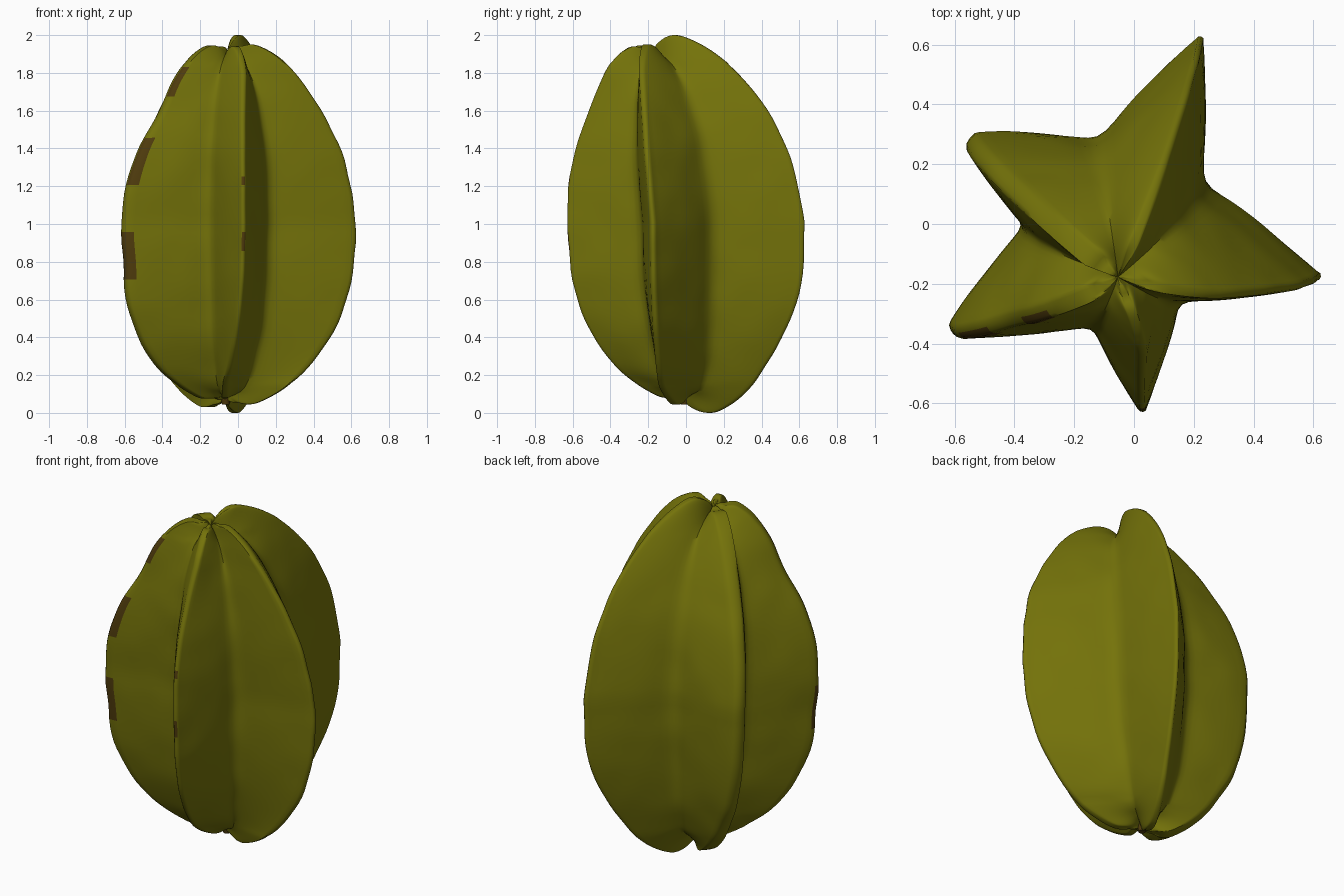
import bpy, bmesh, math
from mathutils import Vector, Matrix, noise

if "Cube" in bpy.data.objects:
    bpy.data.objects.remove(bpy.data.objects["Cube"])

def material(name, rgb):
    m = bpy.data.materials.new(name)
    m.diffuse_color = (*rgb, 1)
    m.use_nodes = True
    m.node_tree.nodes["Principled BSDF"].inputs["Base Color"].default_value = m.diffuse_color
    return m

olive = material("olive_skin", (0.176, 0.171, 0.003))
brown = material("brown_bruise", (0.08, 0.045, 0.004))

# Meridian profiles: (fraction of full radius, height), bottom pole to top pole
RIB = [(0, .08), (.07, .03), (.19, .0), (.32, .03), (.48, .1), (.63, .2),
       (.83, .4), (.955, .63), (1, .9), (.98, 1.17), (.89, 1.4), (.75, 1.6),
       (.59, 1.78), (.44, 1.9), (.30, 1.97), (.17, 2.0), (.05, 1.96), (0, 1.91)]
VALLEY = [(0, .08), (.05, .085), (.15, .09), (.27, .1), (.45, .13), (.61, .21),
          (.81, .4), (.94, .65), (1, .9), (1, 1.15), (.94, 1.4), (.81, 1.58),
          (.65, 1.72), (.47, 1.82), (.31, 1.87), (.17, 1.9), (.06, 1.91), (0, 1.91)]
# Each rib: tip x, y, half width, drop at top, lift at bottom, bottom-heaviness
RIBS = [(.225, .628, .016, .0, .0, -.07), (-.55, .29, .036, .065, .03, .0),
        (-.61, -.355, .03, .055, .075, .09), (.03, -.625, .016, .06, .08, .05),
        (.622, -.175, .018, .05, .045, .0)]
# Valley following each rib, counter-clockwise
VALLEYS = [(-.12, .28), (-.36, .0), (-.145, -.32), (.155, -.235), (.225, .14)]
SUB, STEPS = 5, 12

def smooth(points):
    """Catmull-Rom resampling of a profile."""
    p = [Vector(q) for q in points]
    p = [2 * p[0] - p[1]] + p + [2 * p[-1] - p[-2]]
    out = []
    for i in range(1, len(p) - 2):
        a, b, c, d = p[i - 1:i + 3]
        for s in range(SUB):
            t = s / SUB
            out.append(.5 * (2 * b + (c - a) * t + (2 * a - 5 * b + 4 * c - d) * t * t
                             + (3 * b - a - 3 * c + d) * t ** 3))
    return out + [p[-2]]

def axis(z):
    """Leaning, slightly curved core of the fruit."""
    up, down = max(0, z - 1), max(0, 1 - z)
    return Vector((-.07 + .02 * up ** 2, -.1 - .085 * up + .09 * down ** 2))

core = axis(1)
rib_curve, valley_curve = smooth(RIB), smooth(VALLEY)

def rib_points(k, i):
    """Right edge, crest and left edge of one rib at one level."""
    x, y, w, drop, lift, heavy = RIBS[k]
    f, z = rib_curve[i]
    f = min(1, max(f, 0))
    amount = min(1, f / .12)
    f -= heavy * math.sin(math.pi * (z - 1)) * 4 * f * (1 - f)
    reach = Vector((x, y)) - core
    side = Vector((-reach.y, reach.x)).normalized() * w * min(1, f / .2)
    c = axis(z)
    sway = (z - 1) * abs(z - 1) * min(1, f / .5)
    if k == 4:      # right rib bends forward at both ends
        c.y -= (.03 if z > 1 else .08) * abs(sway)
    if k == 3:      # front rib bends left at the bottom, right at the top
        c.x += .05 * sway
    z += (lift * max(0, 1 - z) - drop * max(0, z - 1)) * amount
    wobble = 1 + .01 * noise.noise(Vector((k * 9, 0, z * 6))) * amount
    ends = []
    for s, g in ((-1, .975), (-.6, .995), (0, 1), (.6, .995), (1, .975)):
        q = c + reach * f * g * wobble + side * s
        ends.append(Vector((q.x, q.y, z)))
    return ends

def valley_point(k, i):
    f, z = valley_curve[i]
    q = axis(z) + (Vector(VALLEYS[k]) - core) * max(f, 0)
    return Vector((q.x, q.y, z))

def flank(a, b, u, bulge):
    """Point on a rib side: slightly convex in plan, domed towards the poles."""
    p = a.lerp(b, u)
    p.z = a.z + (b.z - a.z) * u * u
    d = b - a
    return p + Vector((d.y, -d.x, 0)) * bulge * u * (1 - u)

# Five-ribbed fruit body, lofted ring by ring; each point keeps its rib and column
bm = bmesh.new()
rings = []
for i in range(len(rib_curve)):
    ring = []
    for k in range(5):
        here, after = rib_points(k, i), rib_points((k + 1) % 5, i)
        v = valley_point(k, i)
        side = [flank(here[-1], v, s / STEPS, .08) for s in range(1, STEPS + 1)]
        side += [flank(after[0], v, s / STEPS, -.08) for s in range(STEPS - 1, 0, -1)]
        # Round the valley floor, fading out towards the poles
        fade = max(0, min(1, (v.z - .12) / .2, (1.88 - v.z) / .2))
        for _ in range(2):
            old = [p.copy() for p in side]
            for j in range(STEPS - 3, STEPS + 2):
                side[j] = old[j].lerp((old[j - 1] + old[j] * 2 + old[j + 1]) / 4, fade)
        ring += [(p, k, j) for j, p in enumerate(here + side)]
    rings.append([(bm.verts.new(p), k, j) for p, k, j in ring])

def bruised(k, column, z):
    """Scuffed stretches along the crests of the left and front ribs."""
    if k == 2:
        return (column <= 4 and .7 < z < .95) or (2 <= column <= 4 and (
            1.22 < z < 1.46 or 1.68 < z < 1.84))
    return k == 3 and column in (1, 2) and (.88 < z < .94 or 1.22 < z < 1.27)

n = len(rings[0])
for lower, upper in zip(rings, rings[1:]):
    for j in range(n):
        a, k, column = lower[j]
        face = bm.faces.new((a, lower[(j + 1) % n][0], upper[(j + 1) % n][0], upper[j][0]))
        if bruised(k, column, (a.co.z + upper[j][0].co.z) / 2):
            face.material_index = 1

# Gentle lumps in the skin
for v in bm.verts:
    if .15 < v.co.z < 1.85:
        out = Vector((v.co.x - core.x, v.co.y - core.y, 0)).normalized()
        v.co += out * .007 * noise.noise(v.co * 6)
bmesh.ops.remove_doubles(bm, verts=bm.verts, dist=.0008)
bmesh.ops.recalc_face_normals(bm, faces=bm.faces)

def make_object(name, bm, mats):
    mesh = bpy.data.meshes.new(name)
    bm.to_mesh(mesh)
    bm.free()
    for m in mats:
        mesh.materials.append(m)
    ob = bpy.data.objects.new(name, mesh)
    bpy.context.collection.objects.link(ob)
    bpy.ops.object.select_all(action='DESELECT')
    ob.select_set(True)
    bpy.context.view_layer.objects.active = ob
    bpy.ops.object.shade_smooth_by_angle(angle=math.radians(50))
    return ob

make_object("fruit_body", bm, [olive, brown])

# Dry stem remnant in the bottom dimple
bm = bmesh.new()
bmesh.ops.create_cone(bm, cap_ends=True, segments=12, radius1=.02, radius2=.035, depth=.08,
                      matrix=Matrix.Translation((-.065, -.01, .085)))
make_object("stem_remnant", bm, [brown])
